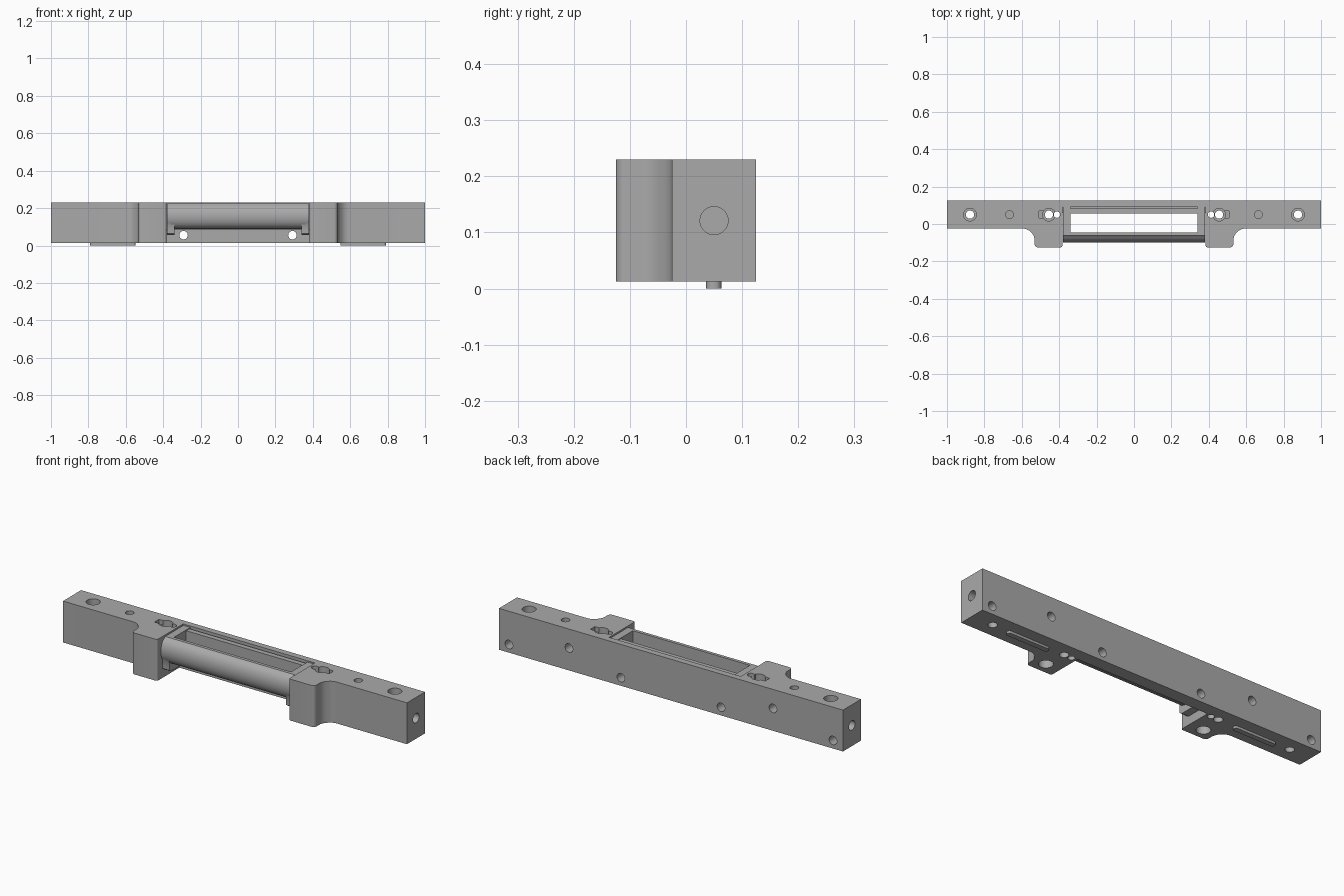
import bpy, bmesh, math
from mathutils import Matrix, Vector

cube = bpy.data.objects.get("Cube")
if cube:
    bpy.data.objects.remove(cube, do_unlink=True)

BOTTOM, TOP = 0.0125, 0.23
MID_Y = 0.05

steel = bpy.data.materials.new("brushed grey metal")
steel.use_nodes = True
GREY = (0.4, 0.4, 0.4, 1)
steel.diffuse_color = GREY
steel.node_tree.nodes["Principled BSDF"].inputs["Base Color"].default_value = GREY


def make(name, bm):
    bmesh.ops.recalc_face_normals(bm, faces=bm.faces[:])
    mesh = bpy.data.meshes.new(name)
    bm.to_mesh(mesh)
    bm.free()
    mesh.materials.append(steel)
    ob = bpy.data.objects.new(name, mesh)
    bpy.context.collection.objects.link(ob)
    return ob


def prism(name, points, depth, rounding=None):
    """Extrude a closed 3D outline along depth; rounding maps point index to radius."""
    bm = bmesh.new()
    verts = [bm.verts.new(p) for p in points]
    bm.faces.new(verts)
    for index, radius in (rounding or {}).items():
        bmesh.ops.bevel(bm, geom=[verts[index]], offset=radius, segments=5,
                        profile=0.5, affect='VERTICES')
    out = bmesh.ops.extrude_face_region(bm, geom=bm.faces[:])
    moved = [g for g in out["geom"] if isinstance(g, bmesh.types.BMVert)]
    bmesh.ops.translate(bm, verts=moved, vec=depth)
    return make(name, bm)


def box(name, x0, x1, y0, y1, z0, z1):
    return prism(name, [(x0, y0, z0), (x1, y0, z0), (x1, y1, z0), (x0, y1, z0)],
                 (0, 0, z1 - z0))


def cylinder(name, start, end, radius):
    a, b = Vector(start), Vector(end)
    bm = bmesh.new()
    turn = (b - a).to_track_quat('Z', 'Y').to_matrix().to_4x4()
    bmesh.ops.create_cone(bm, cap_ends=True, segments=32, radius1=radius, radius2=radius,
                          depth=(b - a).length, matrix=Matrix.Translation((a + b) / 2) @ turn)
    return make(name, bm)


def cut(target, cutter):
    cutter.hide_render = True
    mod = target.modifiers.new("cut", 'BOOLEAN')
    mod.operation = 'DIFFERENCE'
    mod.solver = 'EXACT'
    mod.object = cutter
    bpy.context.view_layer.objects.active = target
    bpy.ops.object.modifier_apply(modifier=mod.name)
    bpy.data.objects.remove(cutter, do_unlink=True)


def smooth(ob):
    bpy.ops.object.select_all(action='DESELECT')
    ob.select_set(True)
    bpy.context.view_layer.objects.active = ob
    bpy.ops.object.shade_smooth_by_angle(angle=math.radians(30))


# Main bar with two front lugs, drawn as one outline
half = [(1, 0.125), (1, -0.025), (0.57, -0.025), (0.532, -0.063),
        (0.532, -0.125), (0.383, -0.125), (0.383, 0.06)]
outline = half + [(-x, y) for x, y in reversed(half)]
last = len(outline) - 1
radii = {2: 0.02, 3: 0.02, 4: 0.018, 5: 0.01}
radii.update({last - i: r for i, r in list(radii.items())})
body = prism("main_bar", [(x, y, BOTTOM) for x, y in outline], (0, 0, TOP - BOTTOM), radii)

# Upper pocket that seats the window frame
cut(body, box("pocket", -0.383, 0.383, -0.2, 0.092, 0.085, 0.3))

for s in (-1, 1):
    # Counterbored screw holes, pin holes and key slot on top
    for x in (0.877, 0.455):
        cut(body, cylinder("screw_hole", (s * x, MID_Y, -0.1), (s * x, MID_Y, 0.3), 0.022))
        cut(body, cylinder("counterbore", (s * x, MID_Y, 0.16), (s * x, MID_Y, 0.3), 0.034))
    cut(body, cylinder("pin_hole", (s * 0.665, MID_Y, 0.17), (s * 0.665, MID_Y, 0.3), 0.021))
    cut(body, cylinder("wire_hole", (s * 0.412, MID_Y, -0.1), (s * 0.412, MID_Y, 0.3), 0.017))
    ends = sorted((s * 0.425, s * 0.508))
    cut(body, box("key_slot", *ends, MID_Y - 0.019, MID_Y + 0.019, 0.205, 0.3))
    # Threaded holes in the back, the inner pair passing through
    for x, z in ((0.942, 0.055), (0.593, 0.13), (0.291, 0.055)):
        cut(body, cylinder("back_hole", (s * x, 0.06 if x > 0.5 else 0.0, z), (s * x, 0.2, z), 0.0225))
    # End hole and the blind hole beneath each lug
    cut(body, cylinder("end_hole", (s * 0.92, MID_Y, 0.121), (s * 1.1, MID_Y, 0.121), 0.025))
    cut(body, cylinder("lug_hole", (s * 0.465, -0.066, -0.1), (s * 0.465, -0.066, 0.12), 0.034))
smooth(body)

# Locating rails on the underside
for side, s in (("left", 1), ("right", -1)):
    x0, x1 = sorted((s * 0.548, s * 0.79))
    rail = prism(side + "_bottom_rail",
                 [(x0, 0.036, 0), (x1, 0.036, 0), (x1, 0.063, 0), (x0, 0.063, 0)],
                 (0, 0, BOTTOM + 0.002), {i: 0.012 for i in range(4)})
    smooth(rail)

# Rolled front of the window frame
roll = [(-0.045, 0.224), (-0.062, 0.224)]
for i in range(13):
    a = math.radians(75 - i * 12)
    roll.append((-0.055 - 0.043 * math.cos(a), 0.157 + 0.064 * math.sin(a)))
roll.append((-0.045, 0.09))
smooth(prism("frame_front_roll", [(-0.36, y, z) for y, z in roll], (0.72, 0, 0)))

# Frame end cheeks, following the roll and dropping lower
cheek = [(y, z) for y, z in roll[1:-3]] + [(-0.085, 0.065), (-0.07, 0.055),
                                           (0.058, 0.055), (0.058, 0.087),
                                           (0.09, 0.087), (0.09, 0.224)]
for side, s in (("left", 1), ("right", -1)):
    smooth(prism(side + "_frame_cheek", [(s * 0.34, y, z) for y, z in cheek], (s * 0.04, 0, 0)))

# Rear strip of the frame with a raised lip along the pocket
box("frame_back_strip", -0.345, 0.345, 0.055, 0.082, 0.087, 0.22)
